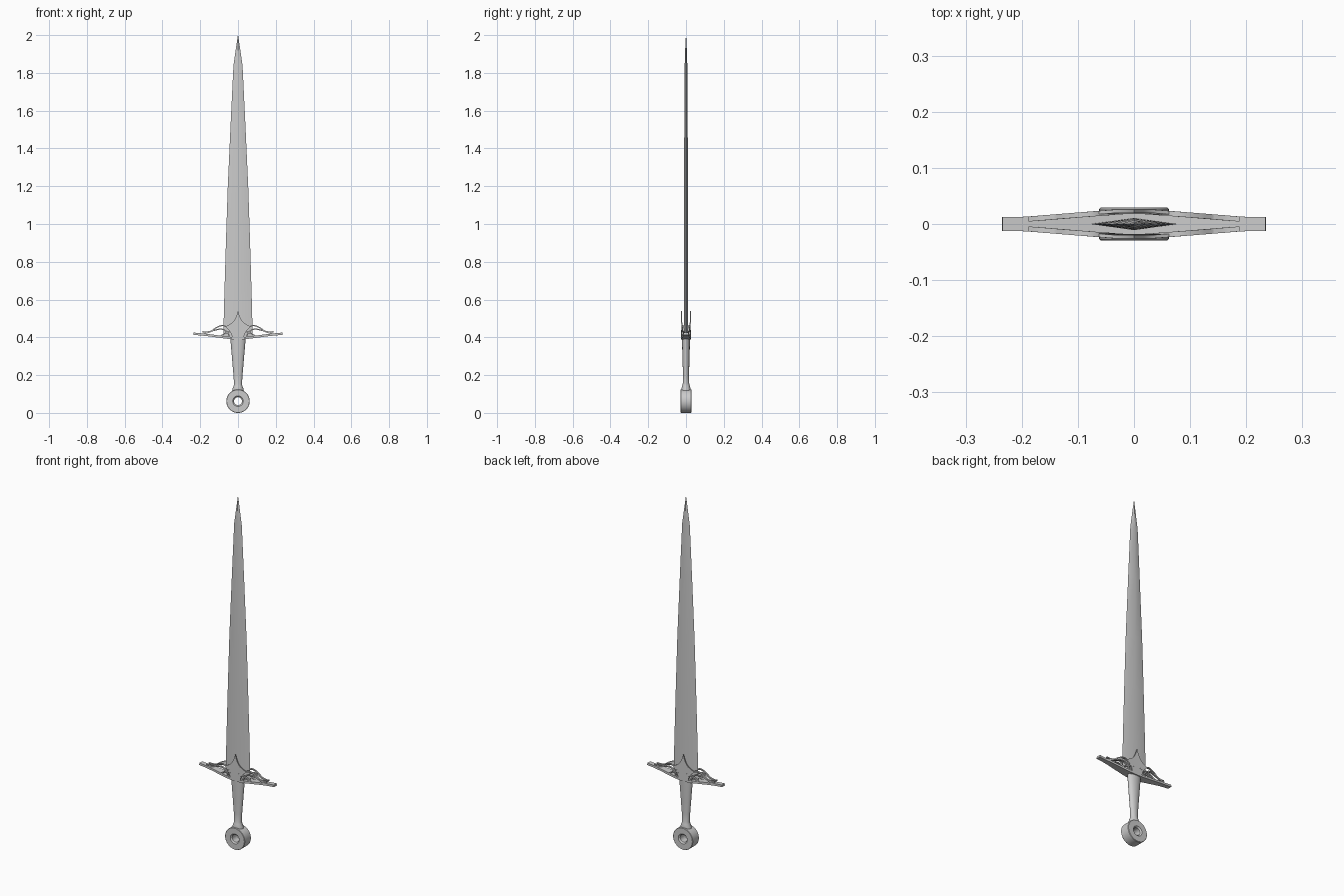
import bpy, bmesh, math

if "Cube" in bpy.data.objects:
    bpy.data.objects.remove(bpy.data.objects["Cube"])


def make(name, verts, faces, angle=30):
    me = bpy.data.meshes.new(name)
    me.from_pydata(verts, [], faces)
    bm = bmesh.new()
    bm.from_mesh(me)
    bmesh.ops.remove_doubles(bm, verts=bm.verts, dist=1e-6)
    bmesh.ops.recalc_face_normals(bm, faces=bm.faces)
    bm.to_mesh(me)
    bm.free()
    ob = bpy.data.objects.new(name, me)
    bpy.context.collection.objects.link(ob)
    bpy.ops.object.select_all(action='DESELECT')
    bpy.context.view_layer.objects.active = ob
    ob.select_set(True)
    bpy.ops.object.shade_smooth_by_angle(angle=math.radians(angle))
    return ob


def bridge(rings, n, closed=False):
    """Quads joining successive rings of n vertices."""
    faces = []
    for i in range(rings if closed else rings - 1):
        j = (i + 1) % rings
        for k in range(n):
            l = (k + 1) % n
            faces.append((i * n + k, i * n + l, j * n + l, j * n + k))
    if not closed:
        faces += [tuple(range(n)), tuple(range((rings - 1) * n, rings * n))]
    return faces


def loft(name, sections, n, angle=30):
    """Stack of elliptical n-gon sections (z, half width, half depth)."""
    verts = [(hx * math.cos(2 * math.pi * k / n), hy * math.sin(2 * math.pi * k / n), z)
             for z, hx, hy in sections for k in range(n)]
    return make(name, verts, bridge(len(sections), n), angle)


def smooth(points, steps=6):
    """Catmull-Rom samples through the points."""
    p = [points[0]] + points + [points[-1]]
    out = []
    for i in range(1, len(p) - 2):
        for s in range(steps):
            t = s / steps
            out.append(tuple(0.5 * (2 * b + (c - a) * t + (2 * a - 5 * b + 4 * c - d) * t * t
                                    + (3 * b - a - 3 * c + d) * t ** 3)
                             for a, b, c, d in zip(p[i - 1], p[i], p[i + 1], p[i + 2])))
    return out + [points[-1]]


def ribbon(name, points, thick, depth, mirror_y=0.0):
    """Rectangular strip along an x-z path; depth(x) gives (y0, y1)."""
    verts = []
    for i, (x, z) in enumerate(points):
        a, b = points[max(i - 1, 0)], points[min(i + 1, len(points) - 1)]
        dx, dz = b[0] - a[0], b[1] - a[1]
        l = math.hypot(dx, dz)
        nx, nz = -dz / l * thick / 2, dx / l * thick / 2
        y0, y1 = depth(x)
        verts += [(x + nx, y0, z + nz), (x + nx, y1, z + nz),
                  (x - nx, y1, z - nz), (x - nx, y0, z - nz)]
    return make(name, verts, bridge(len(points), 4))


def half_depth(x):
    return max(0.0125, 0.026 - 0.08 * max(abs(x) - 0.03, 0))


# Blade: flat diamond section tapering to the tip
loft("blade", [(0.40, 0.078, 0.011), (0.6, 0.073, 0.011), (0.9, 0.064, 0.0105),
               (1.2, 0.054, 0.010), (1.55, 0.038, 0.009), (1.84, 0.024, 0.007),
               (1.93, 0.011, 0.004), (2.0, 0.0006, 0.0006)], 4)

# Grip flaring towards the guard and into a collar on the pommel
loft("grip", [(0.118, 0.031, 0.024), (0.128, 0.029, 0.024), (0.142, 0.023, 0.021),
              (0.155, 0.021, 0.017), (0.2, 0.024, 0.016), (0.27, 0.030, 0.018),
              (0.34, 0.036, 0.020), (0.395, 0.041, 0.021)], 24)

# Ring pommel with a chamfered hole
profile = [(0.062, -0.027), (0.062, 0.027), (0.060, 0.029), (0.028, 0.029),
           (0.021, 0.022), (0.021, -0.022), (0.028, -0.029), (0.060, -0.029)]
N = 40
make("pommel_ring",
     [(r * math.cos(2 * math.pi * i / N), y, 0.062 + r * math.sin(2 * math.pi * i / N))
      for i in range(N) for r, y in profile], bridge(N, 8, True))

# Crossguard bar, gently rising to the ends
right = [(0.0, 0.395), (0.04, 0.3965), (0.10, 0.404), (0.17, 0.413), (0.235, 0.419)]
bar = [(-x, z) for x, z in reversed(right[1:])] + right
ribbon("crossguard", smooth(bar, 4), 0.012, lambda x: (-half_depth(x), half_depth(x)))

# Arched tracery above the guard, front and back, left and right
arches = {
    "outer_arch": [(0.025, 0.40), (0.036, 0.432), (0.06, 0.455), (0.085, 0.462),
                   (0.115, 0.451), (0.145, 0.431), (0.185, 0.417)],
    "inner_arch": [(0.045, 0.40), (0.055, 0.425), (0.078, 0.441), (0.10, 0.443),
                   (0.13, 0.436), (0.165, 0.428), (0.188, 0.430)],
    "small_arch": [(0.02, 0.435), (0.045, 0.43), (0.07, 0.42), (0.095, 0.405)],
}
for sx in (-1, 1):
    for sy in (-1, 1):
        tag = ("left" if sx < 0 else "right") + ("_front" if sy < 0 else "_back")
        for part, pts in arches.items():
            ribbon(f"{part}_{tag}", [(sx * x, z) for x, z in smooth(pts)], 0.006,
                   lambda x: (sy * (half_depth(x) - 0.009), sy * half_depth(x)))

# Pointed langets lying over the base of the blade
edge = smooth([(0.0, 0.540), (0.012, 0.505), (0.032, 0.477), (0.068, 0.457)], 4)
edge += smooth([(0.068, 0.457), (0.048, 0.438), (0.036, 0.418), (0.030, 0.395)], 4)[1:]
outline = edge + [(-x, z) for x, z in reversed(edge[1:])]
m = len(outline)
for sy, tag in ((-1, "front"), (1, "back")):
    verts = [(x, sy * (half_depth(x) - d), z) for d in (0.006, 0.0) for x, z in outline]
    make(f"langet_{tag}", verts, bridge(2, m))
